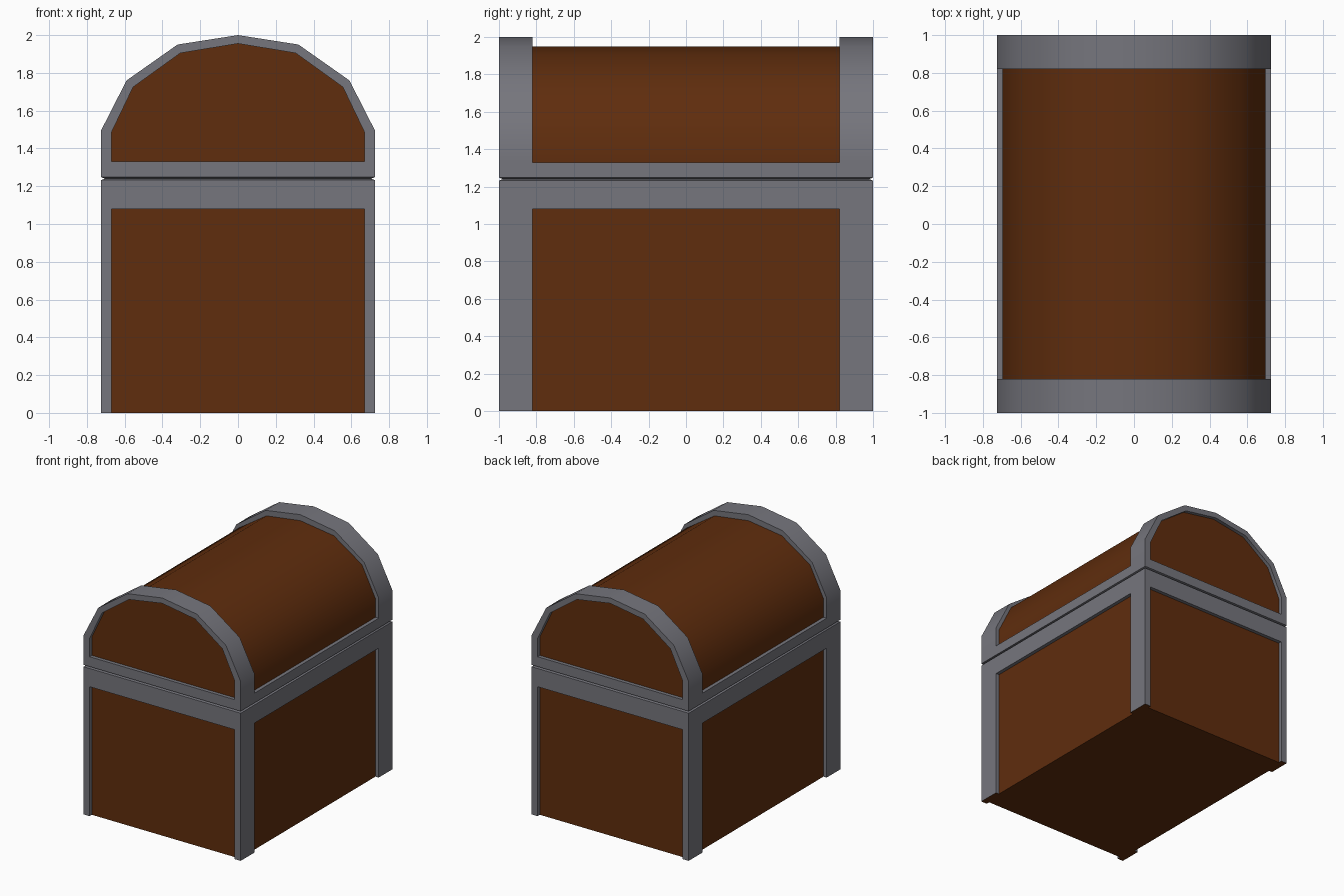
import bpy, bmesh

if "Cube" in bpy.data.objects:
    bpy.data.objects.remove(bpy.data.objects["Cube"])


def material(name, rgb):
    m = bpy.data.materials.new(name)
    m.diffuse_color = (*rgb, 1)
    m.use_nodes = True
    m.node_tree.nodes["Principled BSDF"].inputs["Base Color"].default_value = m.diffuse_color
    return m


WOOD = material("brown wood", (0.115, 0.026, 0.004))
METAL = material("grey metal", (0.18, 0.18, 0.205))


def finish(name, bm, mats, rule=None):
    bmesh.ops.recalc_face_normals(bm, faces=bm.faces)
    bm.normal_update()
    if rule:
        for f in bm.faces:
            f.material_index = rule(f)
    me = bpy.data.meshes.new(name)
    bm.to_mesh(me)
    bm.free()
    for m in mats:
        me.materials.append(m)
    ob = bpy.data.objects.new(name, me)
    bpy.context.collection.objects.link(ob)
    bpy.context.view_layer.objects.active = ob
    ob.select_set(True)
    bpy.ops.object.shade_smooth_by_angle(angle=0.55)
    ob.select_set(False)
    return ob


def loft(bm, rings, closed=True, caps=True):
    """Skin a list of point rings, optionally capping both ends."""
    rows = [[bm.verts.new(p) for p in r] for r in rings]
    n = len(rows[0])
    for a, b in zip(rows, rows[1:]):
        for i in range(n if closed else n - 1):
            j = (i + 1) % n
            bm.faces.new((a[i], a[j], b[j], b[i]))
    if caps:
        bm.faces.new(rows[0])
        bm.faces.new(rows[-1])
    return rows


def rect(x, y, z):
    return [(-x, -y, z), (x, -y, z), (x, y, z), (-x, y, z)]


def stack(name, levels, mat):
    bm = bmesh.new()
    loft(bm, [rect(*l) for l in levels])
    finish(name, bm, [mat])


W, D = 0.725, 1.0          # outer half width and depth
PW, PD = 0.67, 0.82        # panel half widths on the ends and sides
CW, CD = 0.695, 0.97       # recessed wooden core
RIM, TOP = 1.08, 1.33      # underside of base rim, top of lid rim

# Wooden body and metal rims, with a V groove where the lid meets the base
stack("wooden_body", [(CW, CD, 0), (CW, CD, RIM)], WOOD)
stack("base_rim", [(W, D, RIM), (W, D, 1.232), (W - .02, D - .02, 1.24)], METAL)
stack("lid_rim", [(W - .02, D - .02, 1.24), (W, D, 1.248), (W, D, TOP)], METAL)

# L-shaped corner posts, wood coloured underneath
ell = [(W, D), (PW, D), (PW, CD), (CW, CD), (CW, PD), (W, PD)]
for sx, side in ((-1, "left"), (1, "right")):
    for sy, end in ((-1, "front"), (1, "back")):
        bm = bmesh.new()
        loft(bm, [[(x * sx, y * sy, z) for x, y in ell] for z in (0, RIM)])
        finish(f"{end}_{side}_post", bm, [METAL, WOOD],
               lambda f: 1 if f.normal.z < -0.9 else 0)


def arch(half):
    """Mirror a half profile (foot to crown) into a full arch."""
    return half + [(-x, z) for x, z in reversed(half[:-1])]


outer = arch([(W, TOP), (W, 1.495), (0.59, 1.76), (0.32, 1.95), (0, 2.0)])
inner = arch([(PW, TOP), (PW, 1.485), (0.555, 1.725), (0.305, 1.905), (0, 1.955)])
vault = arch([(CW, TOP), (CW, 1.485), (0.57, 1.735), (0.31, 1.907), (0, 1.95)])


def at(profile, y):
    return [(x, y, z) for x, z in profile]


# Barrel-shaped wooden lid
bm = bmesh.new()
loft(bm, [at(vault, -PD), at(vault, PD)], closed=False, caps=False)
# the open strip must face outwards
for f in bm.faces:
    f.normal_update()
ob = finish("lid_vault", bm, [WOOD])
if ob.data.polygons[4].normal.z < 0:
    ob.data.flip_normals()

# Metal arches at both ends of the lid, with recessed wooden end panels
for s, end in ((-1, "front"), (1, "back")):
    bm = bmesh.new()
    rows = loft(bm, [at(vault, PD * s), at(outer, PD * s), at(outer, D * s),
                     at(inner, D * s), at(inner, CD * s)], closed=False, caps=False)
    panel = bm.faces.new(rows[-1])
    panel.material_index = 1
    bmesh.ops.recalc_face_normals(bm, faces=bm.faces)
    bm.normal_update()
    flip = panel.normal.y * s < 0
    ob = finish(f"lid_{end}_arch", bm, [METAL, WOOD])
    cap = next(p for p in ob.data.polygons if p.material_index == 1)
    if cap.normal.y * s < 0:
        ob.data.flip_normals()
